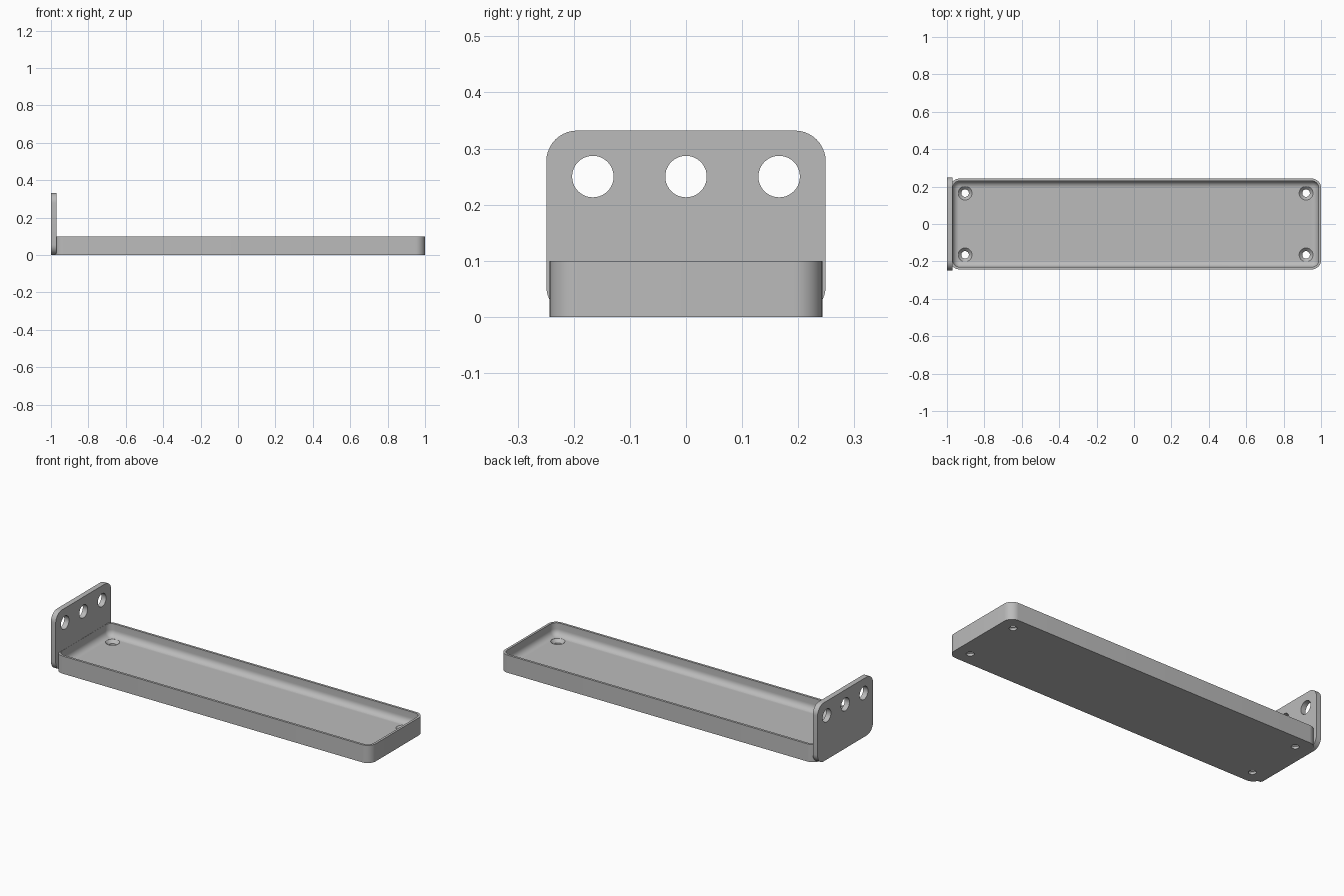
import bpy, bmesh
from math import sin, cos, pi
from mathutils import Vector, Matrix

if "Cube" in bpy.data.objects:
    bpy.data.objects.remove(bpy.data.objects["Cube"])

grey = bpy.data.materials.new("plain_grey")
grey.use_nodes = True
colour = (0.5, 0.5, 0.5, 1)
grey.diffuse_color = colour
grey.node_tree.nodes["Principled BSDF"].inputs["Base Color"].default_value = colour


def rounded_rect(half_a, half_b, radius, steps=10):
    """Outline of a rounded rectangle, counter-clockwise."""
    points = []
    for q, (sa, sb) in enumerate([(1, 1), (-1, 1), (-1, -1), (1, -1)]):
        for i in range(steps + 1):
            t = (q + i / steps) * pi / 2
            points.append((sa * (half_a - radius) + radius * cos(t),
                           sb * (half_b - radius) + radius * sin(t)))
    return points


def loft(name, rings):
    """Skin a stack of equal rings and cap both ends."""
    bm = bmesh.new()
    loops = [[bm.verts.new(p) for p in ring] for ring in rings]
    n = len(loops[0])
    for low, high in zip(loops, loops[1:]):
        for i in range(n):
            j = (i + 1) % n
            bm.faces.new((low[i], low[j], high[j], high[i]))
    bm.faces.new(loops[0][::-1])
    bm.faces.new(loops[-1])
    bmesh.ops.recalc_face_normals(bm, faces=bm.faces)
    mesh = bpy.data.meshes.new(name)
    bm.to_mesh(mesh)
    bm.free()
    obj = bpy.data.objects.new(name, mesh)
    bpy.context.collection.objects.link(obj)
    mesh.materials.append(grey)
    return obj


def turned(name, profile, matrix):
    """Round cutter from (radius, height) pairs."""
    rings = [[matrix @ Vector((r * cos(k * pi / 20), r * sin(k * pi / 20), h))
              for k in range(40)] for r, h in profile]
    return loft(name, rings)


def cut(target, cutters):
    bpy.context.view_layer.objects.active = target
    for cutter in cutters:
        mod = target.modifiers.new("hole", 'BOOLEAN')
        mod.operation = 'DIFFERENCE'
        mod.solver = 'EXACT'
        mod.object = cutter
        bpy.ops.object.modifier_apply(modifier=mod.name)
        bpy.data.objects.remove(cutter)


def smooth(obj):
    bpy.ops.object.select_all(action='DESELECT')
    obj.select_set(True)
    bpy.context.view_layer.objects.active = obj
    bpy.ops.object.shade_smooth_by_angle(angle=0.5)


# Tray: outer wall, rim, inner wall and filleted floor
left, right, half_y = -0.982, 1.0, 0.243
mid, half_x = (left + right) / 2, (right - left) / 2
height, floor, wall, corner, fillet = 0.1, 0.03, 0.013, 0.05, 0.035
section = [(0, 0), (0, height), (wall, height)]
for k in range(9):
    t = k / 8 * pi / 2
    section.append((wall + fillet * (1 - cos(t)), floor + fillet * (1 - sin(t))))
tray = loft("tray", [
    [(mid + a, b, z) for a, b in rounded_rect(half_x - inset, half_y - inset, corner - inset)]
    for inset, z in section])

# Countersunk screw holes in the tray floor
sink = [(0.02, -0.02), (0.02, 0.013), (0.037, floor), (0.037, floor + 0.02)]
cut(tray, [turned("screw_cutter", sink, Matrix.Translation((x, y, 0)))
           for x in (-0.903, 0.92) for y in (-0.165, 0.165)])
smooth(tray)

# Upright end plate with three round holes
plate_top = 0.332
outline = rounded_rect(0.249, plate_top / 2, 0.055)
plate = loft("end_plate", [[(x, y, z + plate_top / 2) for y, z in outline]
                           for x in (-1.0, -0.97)])
turn = Matrix.Rotation(pi / 2, 4, 'Y')
cut(plate, [turned("plate_cutter", [(0.037, -0.1), (0.037, 0.1)],
                   Matrix.Translation((-0.985, y, 0.25)) @ turn)
            for y in (-0.166, 0, 0.166)])
smooth(plate)
